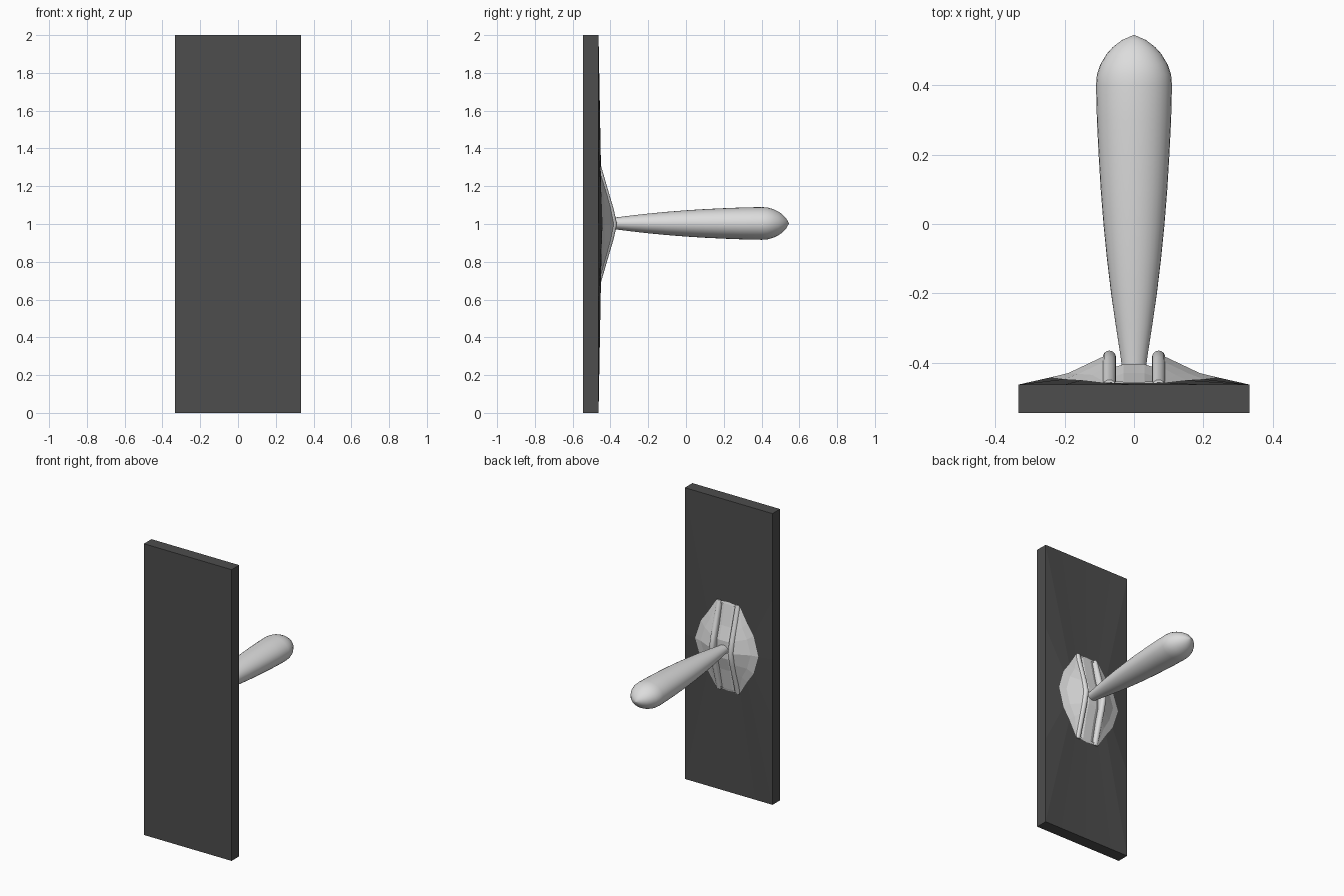
import bpy, bmesh, math
from mathutils import Vector

if "Cube" in bpy.data.objects:
    bpy.data.objects.remove(bpy.data.objects["Cube"])


def mat(name, v):
    m = bpy.data.materials.new(name)
    m.diffuse_color = (v, v, v, 1)
    m.use_nodes = True
    m.node_tree.nodes["Principled BSDF"].inputs["Base Color"].default_value = m.diffuse_color
    return m


DARK = mat("dark grey", 0.075)
LIGHT = mat("light grey", 0.72)


def finish(name, bm, material, smooth=None):
    bmesh.ops.remove_doubles(bm, verts=bm.verts, dist=1e-5)
    bmesh.ops.recalc_face_normals(bm, faces=bm.faces)
    me = bpy.data.meshes.new(name)
    bm.to_mesh(me)
    bm.free()
    ob = bpy.data.objects.new(name, me)
    bpy.context.collection.objects.link(ob)
    me.materials.append(material)
    if smooth:
        bpy.ops.object.select_all(action='DESELECT')
        ob.select_set(True)
        bpy.context.view_layer.objects.active = ob
        bpy.ops.object.shade_smooth_by_angle(angle=math.radians(smooth))
    return ob


def full_ring(quarter):
    """Mirror a quarter outline (x, z offset, y), from +x to +z, to all quadrants."""
    q = quarter
    left = [(-x, z, y) for x, z, y in reversed(q[:-1])]
    top = q + left
    bottom = [(x, -z, y) for x, z, y in reversed(top[1:-1])]
    return [Vector((x, y, 1 + z)) for x, z, y in top + bottom]


def loft(bm, rings, closed=True):
    rows = [[bm.verts.new(p) for p in r] for r in rings]
    n = len(rows[0])
    for a, b in zip(rows, rows[1:]):
        for i in range(n if closed else n - 1):
            j = (i + 1) % n
            bm.faces.new((a[i], a[j], b[j], b[i]))
    return rows


# Shared outlines, one quarter each
edge = [(.333, 0), (.333, .40), (.333, 1), (.2, 1), (0, 1)]
rim = [(.24, 0, -.442), (.20, .13, -.447), (.15, .20, -.450),
       (.09, .295, -.457), (0, .305, -.459)]
mid = [(.19, 0, -.430), (.16, .10, -.432), (.12, .17, -.435),
       (.085, .288, -.455), (0, .298, -.457)]
lip = [(.08, 0, -.378), (.082, .08, -.395), (.082, .15, -.414),
       (.075, .285, -.453), (0, .292, -.456)]

# Wall plate with a slightly raised back
bm = bmesh.new()
rows = loft(bm, [full_ring([(x, z, -.545) for x, z in edge]),
                 full_ring([(x, z, -.463) for x, z in edge]),
                 full_ring(rim)])
bm.faces.new(rows[0])
finish("wall_plate", bm, DARK)

# Faceted collar around the slot
bm = bmesh.new()
loft(bm, [full_ring(rim), full_ring(mid), full_ring(lip)])
finish("slot_collar", bm, LIGHT)

# Two rounded lips that bow outward along the slot
path = [(-.305, -.468), (-.15, -.423), (-.08, -.402), (0, -.384),
        (.08, -.402), (.15, -.423), (.305, -.468)]
for side, sx in (("left", -1), ("right", 1)):
    bm = bmesh.new()
    rings = []
    for z, y in path:
        ring = []
        for k in range(9):
            a = math.pi * k / 8
            ring.append((sx * .071 + .019 * math.cos(a), y + .019 * math.sin(a), 1 + z))
        ring = [(sx * .071 + .019, y - .04, 1 + z)] + ring + [(sx * .071 - .019, y - .04, 1 + z)]
        rings.append(ring)
    rows = loft(bm, rings)
    bm.faces.new(rows[0])
    bm.faces.new(rows[-1])
    finish(side + "_slot_lip", bm, LIGHT, 40)

# Slot floor between the lips
bm = bmesh.new()
floor = [(-.30, -.460), (-.15, -.428), (-.06, -.402), (.06, -.402), (.15, -.428), (.30, -.460)]
loft(bm, [[(x, y - d, 1 + z) for x, d in ((-.06, .012), (-.03, .002), (.03, .002), (.06, .012))]
          for z, y in floor], closed=False)
finish("slot_floor", bm, LIGHT)

# Toggle lever: slightly flattened, tapering club
profile = [(-.42, .034), (-.38, .039), (-.29, .053), (-.20, .066), (-.1, .078), (0, .088),
           (.1, .096), (.2, .102), (.3, .107), (.40, .1095), (.43, .107), (.46, .097),
           (.49, .079), (.51, .061), (.53, .035), (.545, .001)]
bm = bmesh.new()
rings = []
for y, r in profile:
    rz = r * .79
    rings.append([(r * math.cos(a), y, 1.003 + rz * math.sin(a))
                  for a in (2 * math.pi * k / 32 for k in range(32))])
rows = loft(bm, rings)
bm.faces.new(rows[0])
bm.faces.new(rows[-1])
finish("toggle_lever", bm, LIGHT, 50)
